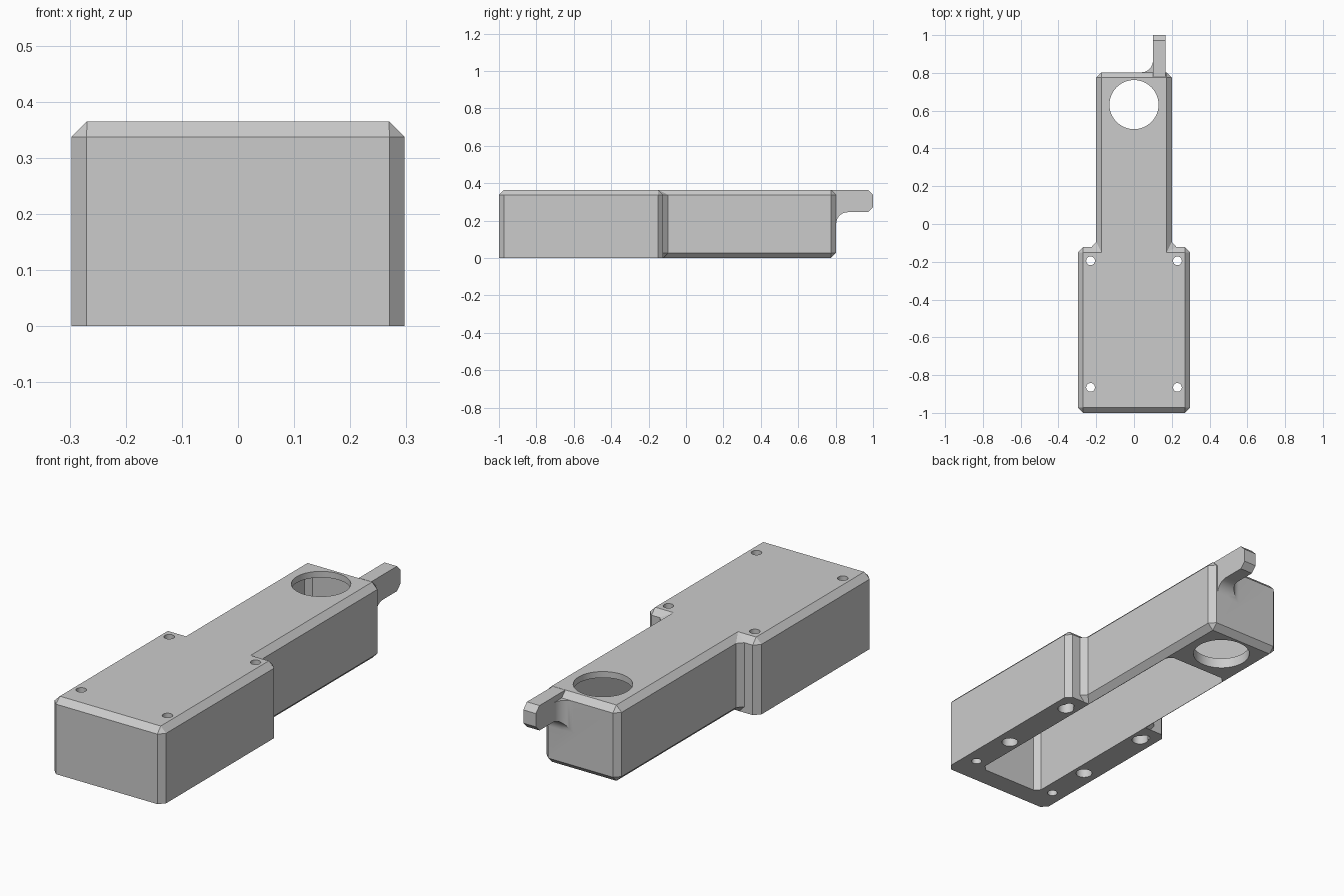
import bpy, bmesh, math

cube = bpy.data.objects.get("Cube")
if cube:
    bpy.data.objects.remove(cube, do_unlink=True)

grey = bpy.data.materials.new("light_grey")
grey.use_nodes = True
grey.diffuse_color = (0.6, 0.6, 0.6, 1)
grey.node_tree.nodes["Principled BSDF"].inputs["Base Color"].default_value = (0.6, 0.6, 0.6, 1)

HEIGHT = 0.365
BEVEL = 0.028


def loft(name, rings):
    """Solid through matching rings of 3D points, capped at both ends."""
    bm = bmesh.new()
    loops = [[bm.verts.new(p) for p in ring] for ring in rings]
    count = len(loops[0])
    for a, b in zip(loops, loops[1:]):
        for i in range(count):
            j = (i + 1) % count
            bm.faces.new((a[i], a[j], b[j], b[i]))
    bm.faces.new(loops[0])
    bm.faces.new(loops[-1])
    bmesh.ops.remove_doubles(bm, verts=bm.verts, dist=1e-5)
    bmesh.ops.recalc_face_normals(bm, faces=bm.faces)
    mesh = bpy.data.meshes.new(name)
    bm.to_mesh(mesh)
    bm.free()
    mesh.materials.append(grey)
    obj = bpy.data.objects.new(name, mesh)
    bpy.context.collection.objects.link(obj)
    return obj


def plan_prism(name, pts, low, high):
    return loft(name, [[(x, y, z) for x, y in pts] for z in (low, high)])


def side_prism(name, pts, left, right):
    return loft(name, [[(x, y, z) for y, z in pts] for x in (left, right)])


def arc(cx, cy, r, start, end, steps=10):
    angles = [math.radians(start + (end - start) * i / steps) for i in range(steps + 1)]
    return [(cx + r * math.cos(a), cy + r * math.sin(a)) for a in angles]


def cylinder(x, y, r, low, high):
    return plan_prism("hole_cutter", arc(x, y, r, 0, 360, 48)[:-1], low, high)


def combine(target, tool, operation="DIFFERENCE"):
    mod = target.modifiers.new("combine", "BOOLEAN")
    mod.operation = operation
    mod.solver = "EXACT"
    mod.object = tool
    bpy.context.view_layer.objects.active = target
    bpy.ops.object.modifier_apply(modifier=mod.name)
    bpy.data.objects.remove(tool, do_unlink=True)


def mirrored(half):
    return half + [(-x, y) for x, y in reversed(half)]


def chamfered_rect(x, y0, y1, c):
    return mirrored([(x - c, y0), (x, y0 + c), (x, y1 - c), (x - c, y1)])


# Housing: wide grip and narrow neck, chamfered on top and under the neck
outline = [(0.27, -1), (0.297, -0.972), (0.297, -0.15), (0.27, -0.122),
           (0.225, -0.122), (0.2, -0.095), (0.2, 0.775), (0.172, 0.803)]
under = outline[:4] + [(0.2, -0.122), (0.172, -0.122), (0.172, 0.775), (0.172, 0.775)]
top = [(x, y) for x, y in [(0.269, -0.972), (0.269, -0.15), (0.172, -0.15), (0.172, 0.775)]
       for _ in range(2)]
levels = [(under, 0), (outline, BEVEL), (outline, HEIGHT - BEVEL), (top, HEIGHT)]
housing = loft("housing", [[(x, y, z) for x, y in mirrored(half)] for half, z in levels])

# Hollow inside: open channel from below, closed chamber at the back
combine(housing, plan_prism("channel_cutter", chamfered_rect(0.17, -0.9, 0.46, 0.025),
                            -0.1, HEIGHT - 0.03))
combine(housing, plan_prism("chamber_cutter", chamfered_rect(0.17, 0.3, 0.775, 0.025),
                            0.05, HEIGHT - 0.03))

# Round opening through the neck, screw holes and blind sockets in the rim
combine(housing, cylinder(0, 0.632, 0.13, -0.1, 0.5))
for side in (-1, 1):
    for y in (-0.865, -0.195):
        combine(housing, cylinder(side * 0.23, y, 0.023, -0.1, 0.5))
    for y in (-0.63, -0.225):
        combine(housing, cylinder(side * 0.225, y, 0.037, -0.1, 0.1))

# Rear tab with a rounded underside
fillet = arc(0.865, 0.183, 0.062, 90, 180)
tab = side_prism("rear_tab", [(0.777, HEIGHT), (0.972, HEIGHT), (1, 0.337), (1, 0.273),
                              (0.972, 0.245)] + fillet + [(0.777, 0.183)], 0.1, 0.167)

# Curved gusset beside the tab, sharing the rounded underside
gusset = plan_prism("tab_gusset", arc(0.038, 0.865, 0.062, 270, 360)
                    + [(0.12, 0.865), (0.12, 0.79), (0.038, 0.79)], 0.1, HEIGHT - BEVEL)
combine(gusset, side_prism("gusset_limit", [(0.7, 0.45), (0.95, 0.45), (0.95, 0.245)]
                           + fillet + [(0.7, 0.183)], -0.1, 0.3), "INTERSECT")
combine(tab, gusset, "UNION")
combine(housing, tab, "UNION")

bpy.ops.object.select_all(action="DESELECT")
housing.select_set(True)
bpy.context.view_layer.objects.active = housing
bpy.ops.object.shade_smooth_by_angle(angle=math.radians(25))
